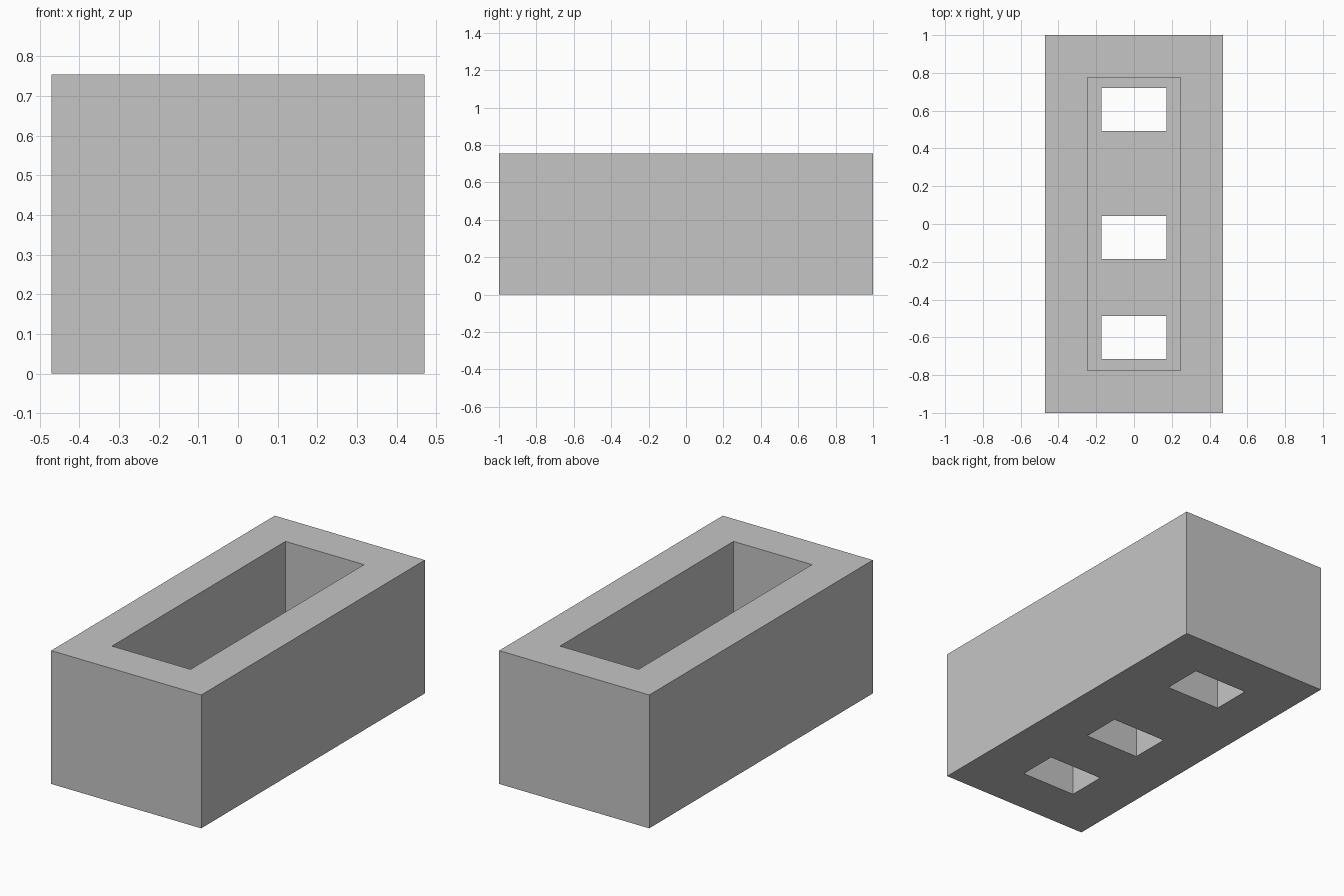
import bpy

default = bpy.data.objects.get("Cube")
if default:
    bpy.data.objects.remove(default, do_unlink=True)

HALF_X, HALF_Y, HEIGHT = 0.47, 1.0, 0.755
WALL = 0.224          # thickness of walls and floor
HOLE_HALF_X, HOLE_HALF_Y = 0.172, 0.114


def box(name, low, high):
    """Axis-aligned box between two corners."""
    bpy.ops.mesh.primitive_cube_add(size=1)
    obj = bpy.context.object
    obj.name = obj.data.name = name
    for v in obj.data.vertices:
        v.co = [h if c > 0 else l for c, l, h in zip(v.co, low, high)]
    return obj


def cut(target, cutter):
    """Subtract a box from the target, then discard the cutter."""
    cutter.hide_render = True
    mod = target.modifiers.new("cut", 'BOOLEAN')
    mod.operation = 'DIFFERENCE'
    mod.solver = 'EXACT'
    mod.object = cutter
    bpy.context.view_layer.objects.active = target
    bpy.ops.object.modifier_apply(modifier=mod.name)
    bpy.data.objects.remove(cutter, do_unlink=True)


# Material
grey = bpy.data.materials.new("light_grey")
grey.use_nodes = True
colour = (0.56, 0.56, 0.56, 1.0)
grey.diffuse_color = colour
grey.node_tree.nodes["Principled BSDF"].inputs["Base Color"].default_value = colour

# Solid block
planter = box("planter_box", (-HALF_X, -HALF_Y, 0), (HALF_X, HALF_Y, HEIGHT))
planter.data.materials.append(grey)

# Open cavity with a thick floor
inner_x, inner_y = HALF_X - WALL, HALF_Y - WALL
cut(planter, box("cavity_cutter", (-inner_x, -inner_y, WALL),
                 (inner_x, inner_y, HEIGHT + 0.2)))

# Drain holes through the floor
for y in (-0.601, -0.072, 0.607):
    cut(planter, box("drain_cutter", (-HOLE_HALF_X, y - HOLE_HALF_Y, -0.1),
                     (HOLE_HALF_X, y + HOLE_HALF_Y, WALL + 0.1)))
